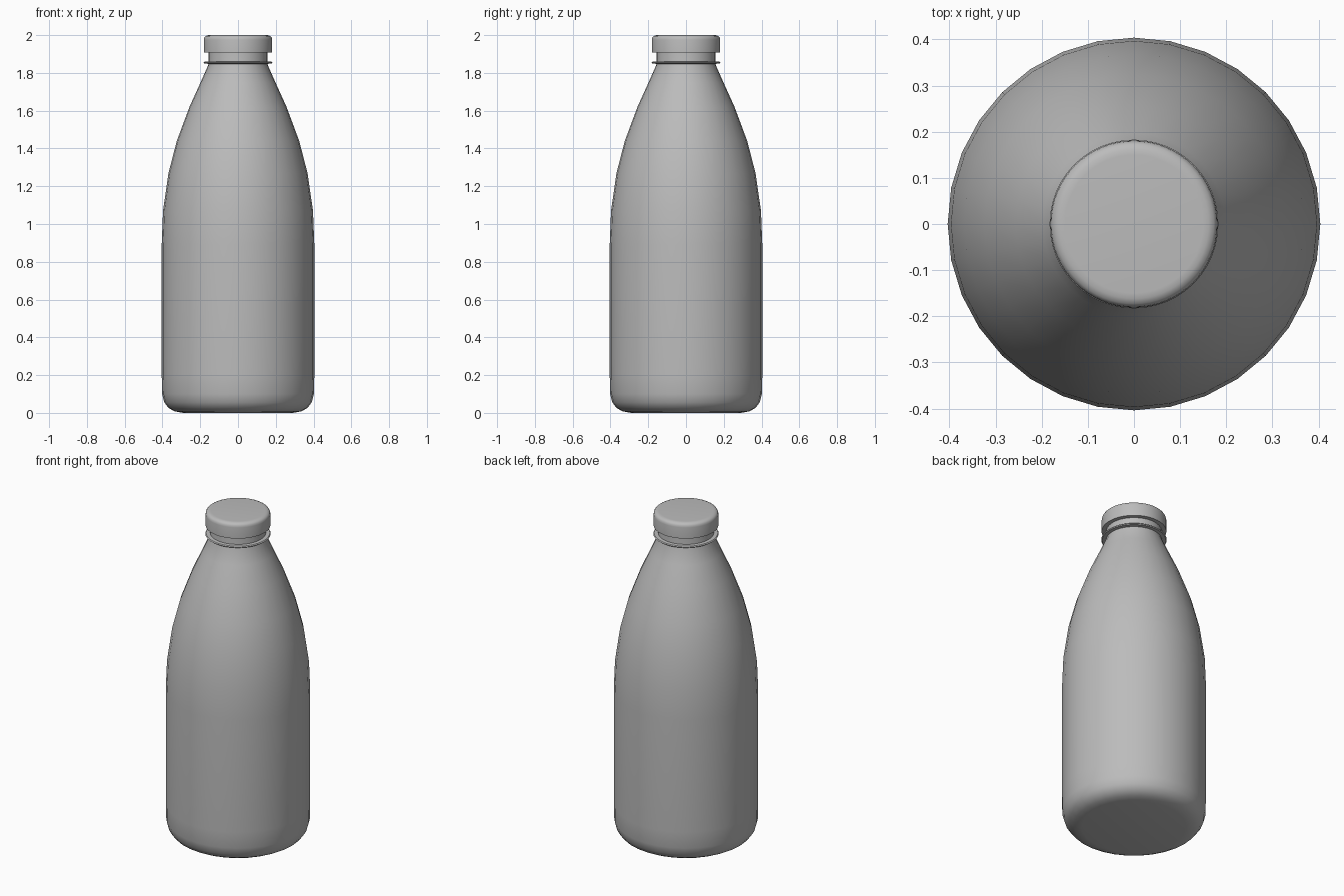
import bpy, bmesh, math

if "Cube" in bpy.data.objects:
    bpy.data.objects.remove(bpy.data.objects["Cube"])

grey = bpy.data.materials.new("plain grey")
grey.diffuse_color = (0.5, 0.5, 0.5, 1)
grey.use_nodes = True
grey.node_tree.nodes["Principled BSDF"].inputs["Base Color"].default_value = grey.diffuse_color


def lathe(name, profile, sides):
    """Turn an (r, z) profile round the z axis; r = 0 closes the ends."""
    bm = bmesh.new()
    verts = [bm.verts.new((r, 0, z)) for r, z in profile]
    edges = [bm.edges.new(pair) for pair in zip(verts, verts[1:])]
    bmesh.ops.spin(bm, geom=verts + edges, cent=(0, 0, 0), axis=(0, 0, 1),
                   angle=2 * math.pi, steps=sides)
    bmesh.ops.remove_doubles(bm, verts=bm.verts, dist=0.0005)
    bmesh.ops.recalc_face_normals(bm, faces=bm.faces)
    mesh = bpy.data.meshes.new(name)
    bm.to_mesh(mesh)
    bm.free()
    mesh.materials.append(grey)
    ob = bpy.data.objects.new(name, mesh)
    bpy.context.collection.objects.link(ob)
    bpy.ops.object.select_all(action='DESELECT')
    ob.select_set(True)
    bpy.context.view_layer.objects.active = ob
    bpy.ops.object.shade_smooth_by_angle(angle=math.radians(40))
    return ob


# Bottle: rounded base, straight wall, sloping shoulder and neck
lathe("bottle_body", [
    (0, 0.003), (0.29, 0), (0.335, 0.008), (0.368, 0.026), (0.39, 0.055), (0.402, 0.1),
    (0.404, 0.2), (0.404, 0.89), (0.397, 1.07), (0.368, 1.27), (0.324, 1.44),
    (0.257, 1.62), (0.198, 1.75), (0.158, 1.84), (0.156, 1.86),
    (0.156, 1.96), (0, 1.96)], 32)

# Thin flange round the neck
lathe("neck_ring", [
    (0.15, 1.848), (0.178, 1.849), (0.183, 1.854), (0.178, 1.859), (0.15, 1.860)], 48)

# Screw cap with a rounded top edge
lathe("cap", [
    (0, 1.907), (0.181, 1.907), (0.181, 1.975), (0.179, 1.986),
    (0.173, 1.994), (0.162, 1.999), (0.15, 2.0), (0, 2.0)], 64)
